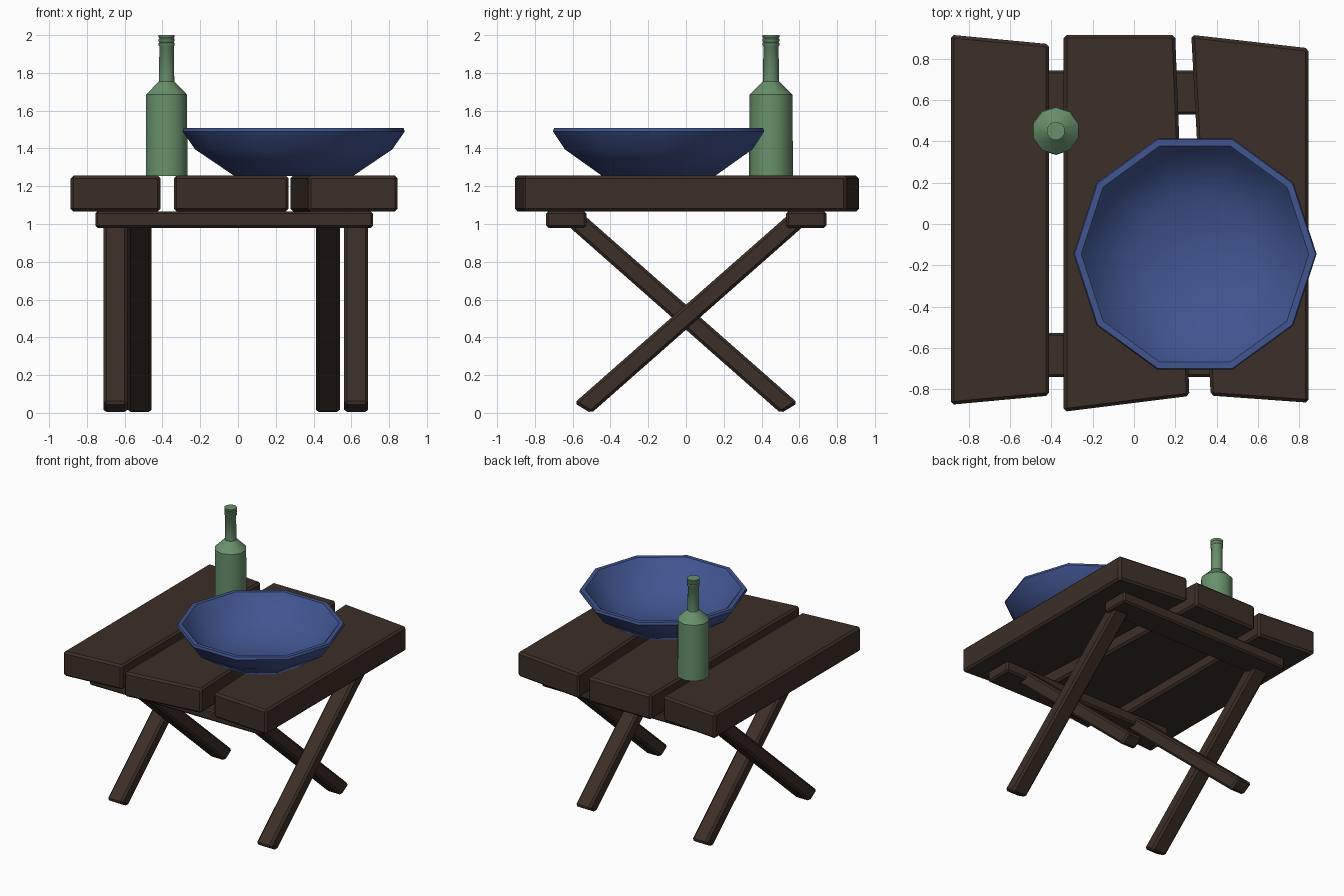
import bpy, bmesh
from math import sin, cos, tau, radians
from mathutils import Vector

if "Cube" in bpy.data.objects:
    bpy.data.objects.remove(bpy.data.objects["Cube"])


def material(name, rgb):
    m = bpy.data.materials.new(name)
    m.diffuse_color = (*rgb, 1)
    m.use_nodes = True
    m.node_tree.nodes["Principled BSDF"].inputs["Base Color"].default_value = m.diffuse_color
    return m


WOOD = material("dark_wood", (0.045, 0.028, 0.02))
BLUE = material("blue_glaze", (0.052, 0.09, 0.28))
GREEN = material("green_glass", (0.14, 0.28, 0.15))


def finish(bm, name, mat):
    bmesh.ops.recalc_face_normals(bm, faces=bm.faces)
    me = bpy.data.meshes.new(name)
    bm.to_mesh(me)
    bm.free()
    me.materials.append(mat)
    ob = bpy.data.objects.new(name, me)
    bpy.context.collection.objects.link(ob)
    return ob


def board(name, outline, depth, bevel=0.015):
    """Extrude a 3D outline along the depth vector and chamfer its edges."""
    bm = bmesh.new()
    face = bm.faces.new([bm.verts.new(p) for p in outline])
    ext = bmesh.ops.extrude_face_region(bm, geom=[face], use_keep_orig=True)["geom"]
    moved = [v for v in ext if isinstance(v, bmesh.types.BMVert)]
    bmesh.ops.translate(bm, verts=moved, vec=Vector(depth))
    ob = finish(bm, name, WOOD)
    mod = ob.modifiers.new("chamfer", "BEVEL")
    mod.width = bevel
    mod.segments = 1
    return ob


def lathe(name, profile, sides, centre, start, mat, smooth):
    """Revolve (radius, z) points; the open ends are capped."""
    bm = bmesh.new()
    rings = [[bm.verts.new((centre[0] + r * cos(start + tau * i / sides),
                            centre[1] + r * sin(start + tau * i / sides), z))
              for i in range(sides)] for r, z in profile]
    for a, b in zip(rings, rings[1:]):
        for i in range(sides):
            j = (i + 1) % sides
            bm.faces.new((a[i], a[j], b[j], b[i]))
    bm.faces.new(rings[0])
    bm.faces.new(rings[-1])
    ob = finish(bm, name, mat)
    bpy.ops.object.select_all(action="DESELECT")
    ob.select_set(True)
    bpy.context.view_layer.objects.active = ob
    bpy.ops.object.shade_smooth_by_angle(angle=radians(smooth))
    return ob


# Tabletop planks, each cut slightly askew
planks = {
    "left_plank": [(-0.886, 0.915), (-0.41, 0.87), (-0.41, -0.83), (-0.886, -0.874)],
    "middle_plank": [(-0.34, 0.915), (0.199, 0.915), (0.268, -0.832), (-0.34, -0.908)],
    "right_plank": [(0.277, 0.915), (0.845, 0.85), (0.845, -0.864), (0.371, -0.83)],
}
for name, pts in planks.items():
    board(name, [(x, y, 1.066) for x, y in pts], (0, 0, 0.19))

# Crossbars under the planks
for name, y in (("front_crossbar", -0.74), ("back_crossbar", 0.53)):
    board(name, [(-0.755, y, 0.98), (0.715, y, 0.98),
                 (0.715, y + 0.213, 0.98), (-0.755, y + 0.213, 0.98)], (0, 0, 0.087), 0.012)

# Crossed legs: outer pair rises to the back, inner pair to the front
leg = [(-0.592, 0.052), (-0.502, -0.002), (0.63, 0.995), (0.545, 1.052)]
for name, x, side in (("left_outer_leg", -0.712, 1), ("left_inner_leg", -0.584, -1),
                      ("right_inner_leg", 0.412, -1), ("right_outer_leg", 0.562, 1)):
    board(name, [(x, y * side, z) for y, z in leg], (0.127, 0, 0))

# Bowl
lathe("bowl", [(0.315, 1.255), (0.522, 1.395), (0.588, 1.49), (0.582, 1.508),
               (0.55, 1.508), (0.535, 1.49), (0.48, 1.41), (0.29, 1.29)],
      10, (0.295, -0.145), 0, BLUE, 40)

# Bottle with ringed mouth
lathe("bottle", [(0.116, 1.255), (0.114, 1.685), (0.043, 1.755), (0.04, 1.94),
                 (0.045, 1.946), (0.045, 1.957), (0.04, 1.962), (0.045, 1.968),
                 (0.045, 1.979), (0.04, 1.984), (0.045, 1.99), (0.045, 2.0)],
      10, (-0.378, 0.45), tau / 20, GREEN, 40)
